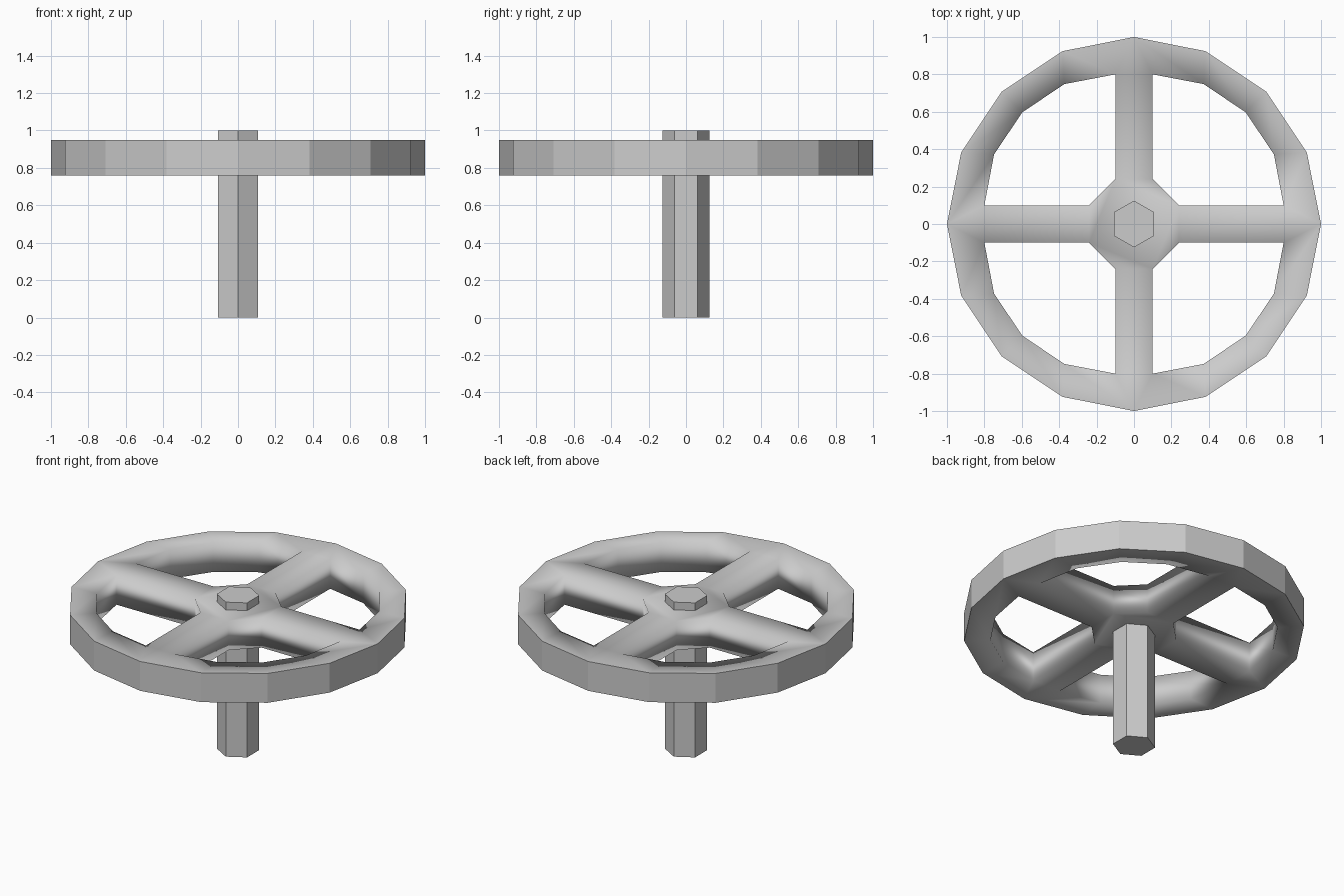
import bpy
import bmesh
from math import sin, cos, pi

if "Cube" in bpy.data.objects:
    bpy.data.objects.remove(bpy.data.objects["Cube"])

Z0, Z1 = 0.76, 0.95


def finish(bm, name):
    bmesh.ops.recalc_face_normals(bm, faces=bm.faces[:])
    mesh = bpy.data.meshes.new(name)
    bm.to_mesh(mesh)
    bm.free()
    obj = bpy.data.objects.new(name, mesh)
    bpy.context.collection.objects.link(obj)
    return obj


# Four-spoke wheel: one opening outline repeated clockwise by quarter turns
opening = [(0.1, 0.8), (0.373, 0.748), (0.597, 0.597), (0.748, 0.373),
           (0.8, 0.1), (0.24, 0.1), (0.1, 0.24)]
bm = bmesh.new()
rim = [bm.verts.new((sin(k * pi / 8), cos(k * pi / 8), Z0)) for k in range(16)]
holes = []
for q in range(4):
    holes.append([bm.verts.new((x, y, Z0)) for x, y in opening])
    opening = [(y, -x) for x, y in opening]

for q in range(4):
    a, b = holes[q], holes[(q + 1) % 4]
    # rim segments beside the opening
    for k in range(4):
        o = 4 * q + k
        bm.faces.new((rim[o], rim[(o + 1) % 16], a[k + 1], a[k]))
    # spoke and the rim piece at its tip
    bm.faces.new((rim[(4 * q + 4) % 16], b[0], a[4]))
    bm.faces.new((a[4], b[0], b[6], a[5]))
# hub plate
bm.faces.new([v for h in holes for v in (h[6], h[5])])

# thickness
geo = bmesh.ops.extrude_face_region(bm, geom=bm.faces[:], use_keep_orig=True)
top = [g for g in geo["geom"] if isinstance(g, bmesh.types.BMVert)]
bmesh.ops.translate(bm, verts=top, vec=(0, 0, Z1 - Z0))

# smooth plate and openings, faceted outer tread
for f in bm.faces:
    f.smooth = True
for f in bm.faces:
    if all(v.co.xy.length > 0.95 for v in f.verts):
        f.smooth = False
        for e in f.edges:
            e.smooth = False
wheel = finish(bm, "wheel")
mod = wheel.modifiers.new("area_normals", "WEIGHTED_NORMAL")
mod.mode = 'FACE_AREA'
mod.keep_sharp = True

# Hexagonal shaft with corners toward front and back
R = 0.125
bm = bmesh.new()
ring = [bm.verts.new((R * sin(k * pi / 3), R * cos(k * pi / 3), 0)) for k in range(6)]
base = bm.faces.new(ring)
geo = bmesh.ops.extrude_face_region(bm, geom=[base], use_keep_orig=True)
top = [g for g in geo["geom"] if isinstance(g, bmesh.types.BMVert)]
bmesh.ops.translate(bm, verts=top, vec=(0, 0, 1))
finish(bm, "shaft")
